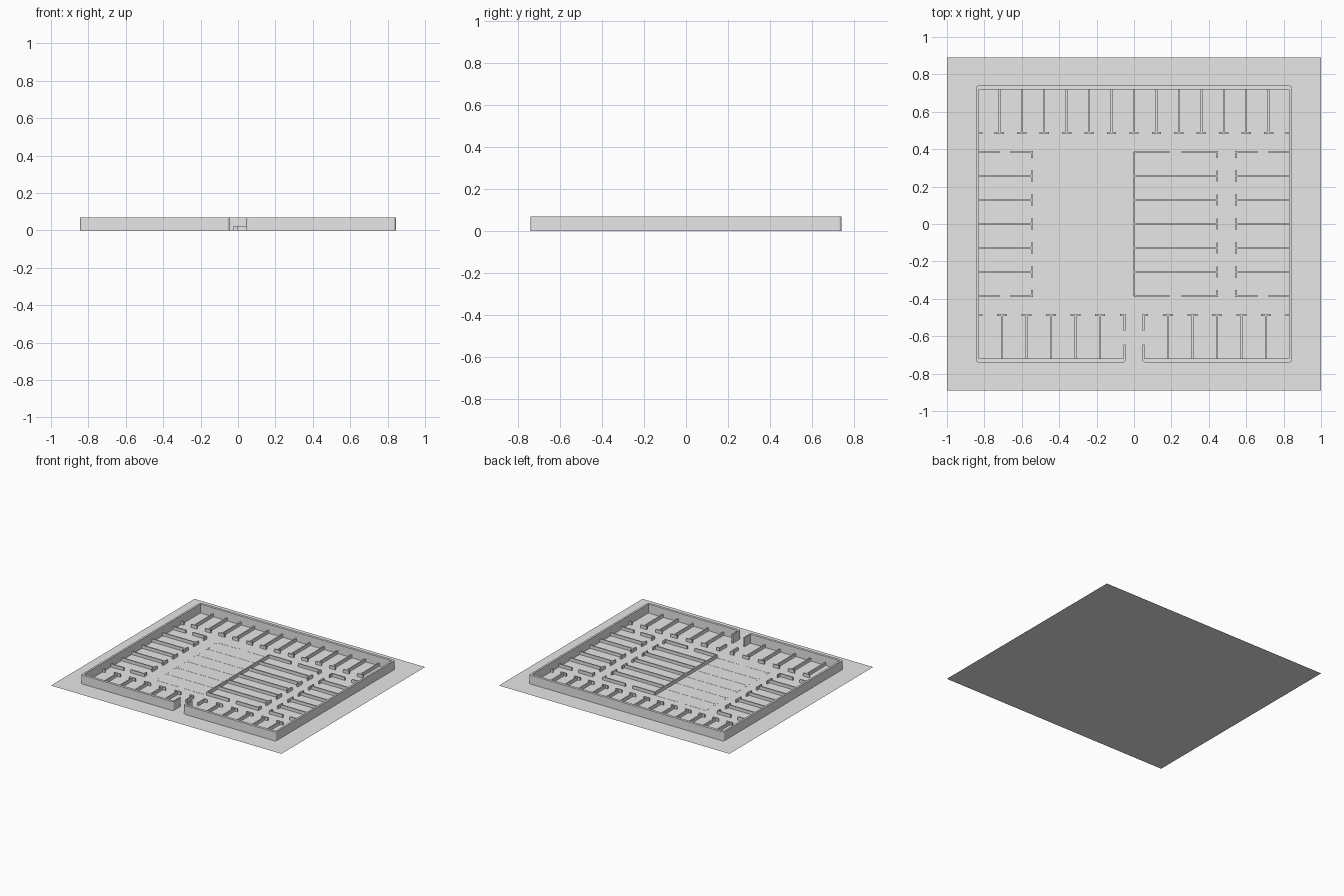
import bpy, bmesh

cube = bpy.data.objects.get("Cube")
if cube:
    bpy.data.objects.remove(cube, do_unlink=True)

grey = bpy.data.materials.new("plain_grey")
grey.use_nodes = True
grey.diffuse_color = (0.8, 0.8, 0.8, 1)
grey.node_tree.nodes["Principled BSDF"].inputs["Base Color"].default_value = (0.8, 0.8, 0.8, 1)

WALL_X, WALL_Y = 0.83, 0.72      # inner faces of the boundary wall
WALL_H, LOW_H, FLAT_H = 0.07, 0.024, 0.001
T = 0.01                         # partition thickness


def finish(bm, name):
    mesh = bpy.data.meshes.new(name)
    bm.to_mesh(mesh)
    bm.free()
    mesh.materials.append(grey)
    obj = bpy.data.objects.new(name, mesh)
    bpy.context.collection.objects.link(obj)
    return obj


def extrude_outline(bm, points, height):
    """Stand an open-bottomed prism on the ground."""
    low = [bm.verts.new((x, y, 0)) for x, y in points]
    high = [bm.verts.new((x, y, height)) for x, y in points]
    n = len(points)
    for i in range(n):
        j = (i + 1) % n
        bm.faces.new((low[i], low[j], high[j], high[i]))
    bm.faces.new(high)


def partitions(name, bars, height=LOW_H, sides=(1, -1)):
    """Bars are (x0, x1, y0, y1), repeated on each side of the centre line."""
    bm = bmesh.new()
    for s in sides:
        for x0, x1, y0, y1 in bars:
            a, b = sorted((s * x0, s * x1))
            extrude_outline(bm, [(a, y0), (b, y0), (b, y1), (a, y1)], height)
    return finish(bm, name)


def along_x(x0, x1, y):
    return (x0, x1, y - T / 2, y + T / 2)


def along_y(x, y0, y1):
    return (x - T / 2, x + T / 2, y0, y1)


# Ground slab
bm = bmesh.new()
bm.faces.new([bm.verts.new((x, y, 0)) for x, y in
              ((-1, -0.89), (1, -0.89), (1, 0.89), (-1, 0.89))])
finish(bm, "ground_slab")

# Boundary wall with a gate whose ends turn inward
OUT_X, OUT_Y, GATE, HOOK = 0.845, 0.74, 0.045, -0.645
outer = [(GATE, HOOK), (GATE, -OUT_Y), (OUT_X, -OUT_Y), (OUT_X, OUT_Y)]
inner = [(GATE + T, HOOK), (GATE + T, -WALL_Y), (WALL_X, -WALL_Y), (WALL_X, WALL_Y)]
mirror = lambda pts: [(-x, y) for x, y in pts]
outline = outer + mirror(outer)[::-1] + mirror(inner) + inner[::-1]
bm = bmesh.new()
extrude_outline(bm, outline, WALL_H)
corners = [e for e in bm.edges
           if e.verts[0].co.xy == e.verts[1].co.xy and abs(e.verts[0].co.y) > 0.73]
bmesh.ops.bevel(bm, geom=corners, offset=0.014, segments=3, profile=0.5, affect='EDGES')
finish(bm, "boundary_wall")

# Back row of bays
END = 0.487
bars = [along_x(WALL_X - 0.02, WALL_X, END)]
for i in range(1, 7):
    x = 0.12 * i
    bars += [along_y(x, END, WALL_Y), along_x(x - 0.025, x + 0.025, END)]
partitions("back_bays", bars)
partitions("back_middle_divider",
           [along_y(0, END, WALL_Y), along_x(-0.025, 0.025, END)], sides=(1,))

# Front row of bays, with short gateway partitions
bars = [along_x(WALL_X - 0.02, WALL_X, -END), along_y(0.05, -0.57, -END + T / 2),
        along_x(0.05, 0.075, -END)]
for i in range(5):
    x = 0.181 + 0.131 * i
    bars += [along_y(x, -WALL_Y, -END), along_x(x - 0.027, x + 0.027, -END)]
partitions("front_bays", bars)

# Side and centre blocks: parallel bays with T ends and doorways in the end walls
ROW = 0.128
side, centre = [], [along_y(0, -3 * ROW, 3 * ROW)]
for i in range(-3, 4):
    y = i * ROW
    if abs(i) == 3:
        side += [along_x(0.72, WALL_X, y), along_x(0.545, 0.66, y)]
        centre += [along_x(0, 0.19, y), along_x(0.255, 0.445, y)]
    else:
        side.append(along_x(0.545, WALL_X, y))
        centre.append(along_x(0, 0.445, y))
    low = y - (T / 2 if i == -3 else 0.03)
    high = y + (T / 2 if i == 3 else 0.03)
    side.append(along_y(0.545, low, high))
    centre.append(along_y(0.445, low, high))
partitions("side_bays", side)
partitions("centre_left_bays", centre, sides=(1,))
partitions("centre_right_floor_marks", centre, FLAT_H, sides=(-1,))
